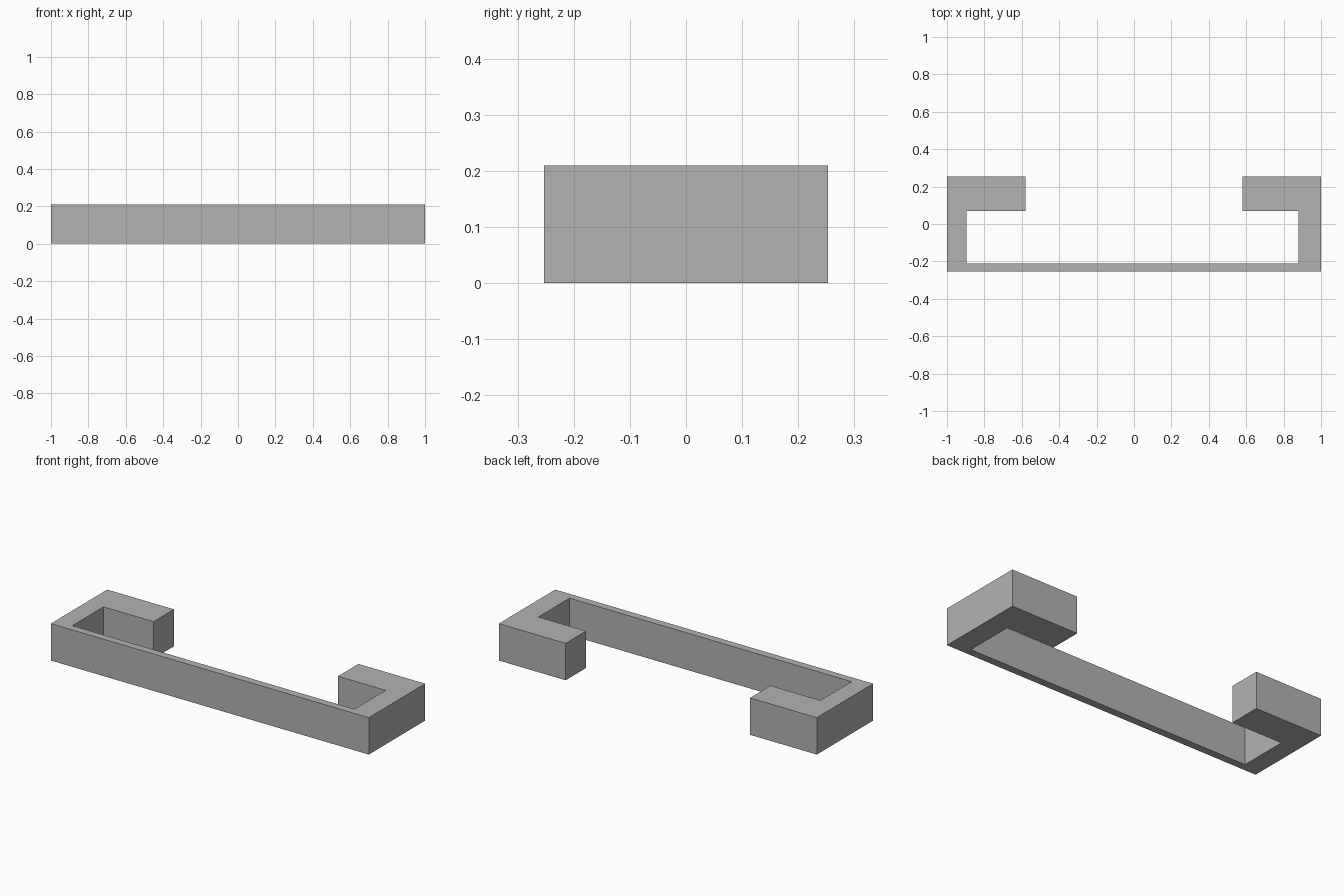
import bpy
import bmesh

HEIGHT = 0.21

if "Cube" in bpy.data.objects:
    bpy.data.objects.remove(bpy.data.objects["Cube"], do_unlink=True)

# Plain grey finish
grey = bpy.data.materials.new("plain_grey")
grey.use_nodes = True
colour = (0.45, 0.45, 0.45, 1)
grey.diffuse_color = colour
grey.node_tree.nodes["Principled BSDF"].inputs["Base Color"].default_value = colour

# Bracket outline: thin front rail, side arms, thick inward return lips
outline = [
    (-1, -0.253), (1, -0.253), (1, 0.253), (0.58, 0.253),
    (0.58, 0.07), (0.88, 0.07), (0.88, -0.21), (-0.895, -0.21),
    (-0.895, 0.07), (-0.58, 0.07), (-0.58, 0.253), (-1, 0.253),
]


def extrude_profile(name, points, height, material):
    """Make a flat-shaded solid by raising an outline straight up."""
    bm = bmesh.new()
    base = bm.faces.new([bm.verts.new((x, y, 0)) for x, y in points])
    raised = bmesh.ops.extrude_face_region(bm, geom=[base], use_keep_orig=True)
    top = [v for v in raised["geom"] if isinstance(v, bmesh.types.BMVert)]
    bmesh.ops.translate(bm, verts=top, vec=(0, 0, height))
    bmesh.ops.recalc_face_normals(bm, faces=bm.faces)
    mesh = bpy.data.meshes.new(name)
    bm.to_mesh(mesh)
    bm.free()
    mesh.materials.append(material)
    obj = bpy.data.objects.new(name, mesh)
    bpy.context.collection.objects.link(obj)
    return obj


extrude_profile("bracket", outline, HEIGHT, grey)
